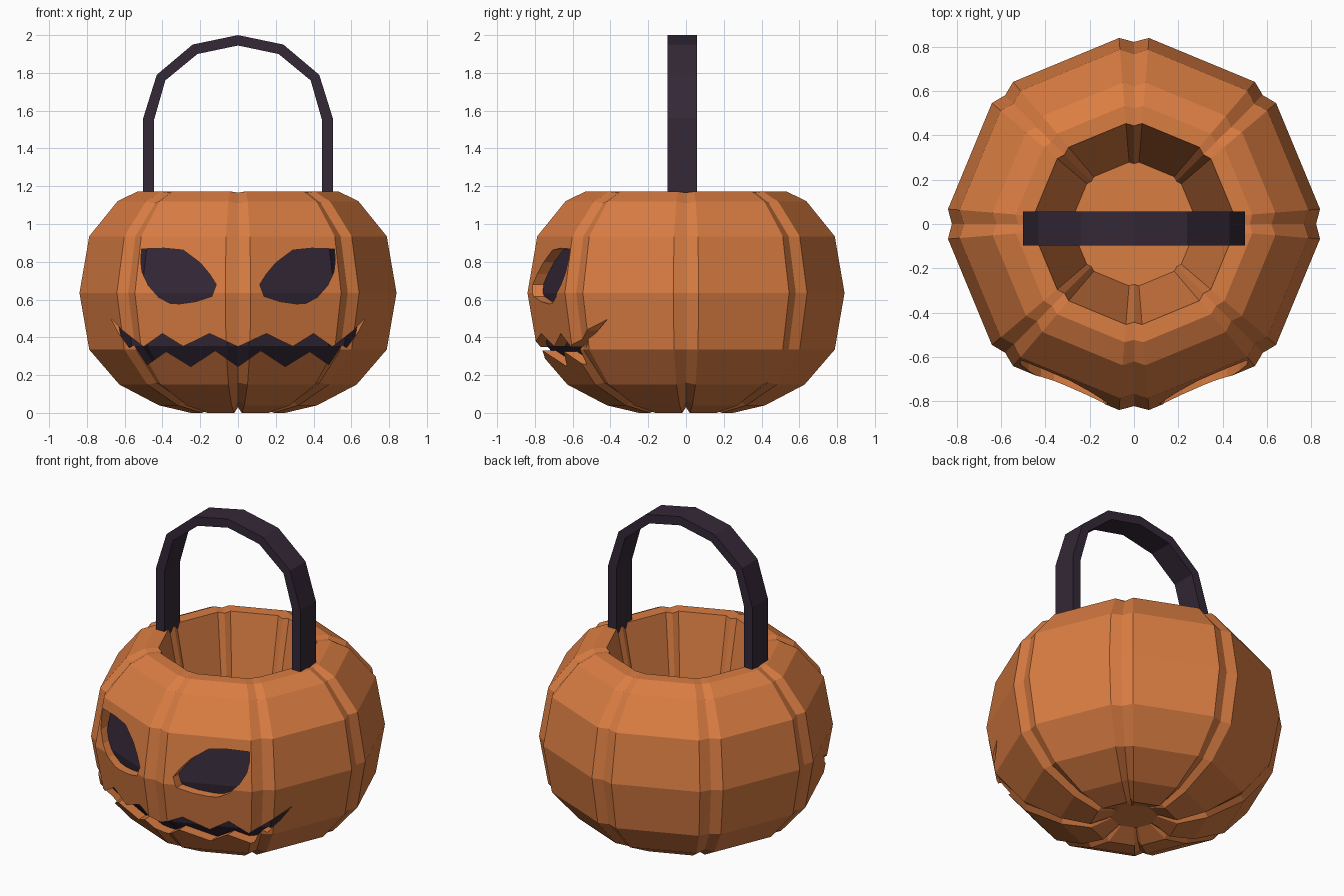
import bpy, bmesh, math

if "Cube" in bpy.data.objects:
    bpy.data.objects.remove(bpy.data.objects["Cube"])

def material(name, rgb):
    m = bpy.data.materials.new(name)
    m.diffuse_color = (*rgb, 1)
    m.use_nodes = True
    m.node_tree.nodes["Principled BSDF"].inputs["Base Color"].default_value = m.diffuse_color
    return m

ORANGE = material("pumpkin orange", (0.70, 0.205, 0.055))
DARK = material("dark plum", (0.034, 0.021, 0.038))

def make_object(name, bm, mat):
    bmesh.ops.recalc_face_normals(bm, faces=bm.faces[:])
    me = bpy.data.meshes.new(name)
    bm.to_mesh(me)
    bm.free()
    me.materials.append(mat)
    ob = bpy.data.objects.new(name, me)
    bpy.context.collection.objects.link(ob)
    return ob

# Lobed shell: eight flat lobes separated by V grooves
# (radius, z, groove depth, groove lift), from the dimple to the inner floor
PROFILE = [(0.13, 0.05, 0.0, 0.0), (0.25, 0.0, 0.01, 0.03), (0.42, 0.04, 0.015, 0.02),
           (0.63, 0.15, 0.02, 0.01), (0.79, 0.335, 0.022, 0), (0.842, 0.635, 0.02, 0),
           (0.79, 0.935, 0.022, 0), (0.64, 1.12, 0.02, -0.01), (0.535, 1.172, 0.012, -0.006),
           (0.455, 1.172, 0.012, -0.006), (0.28, 0.28, 0.008, 0)]

def pumpkin(name, scale=1.0, mat=ORANGE):
    bm = bmesh.new()
    half = math.radians(4.6)
    rings = []
    for r, z, depth, lift in PROFILE:
        ring = []
        for k in range(8):
            for s in (-1, 0, 1):
                a = k * math.pi / 4 + s * half
                rr = r - (depth if s == 0 else 0)
                zz = z + (lift if s == 0 else 0)
                ring.append(bm.verts.new((rr * scale * math.cos(a), rr * scale * math.sin(a),
                                          0.635 + (zz - 0.635) * scale)))
        rings.append(ring)
    for a, b in zip(rings, rings[1:]):
        for i in range(24):
            j = (i + 1) % 24
            bm.faces.new((a[i], a[j], b[j], b[i]))
    bm.faces.new(rings[0])
    bm.faces.new(rings[-1])
    return make_object(name, bm, mat)

# Prism along y from an outline in the xz plane
def prism(name, outline, y0, y1, mat):
    bm = bmesh.new()
    a = [bm.verts.new((x, y0, z)) for x, z in outline]
    b = [bm.verts.new((x, y1, z)) for x, z in outline]
    n = len(outline)
    bm.faces.new(a)
    bm.faces.new(b[::-1])
    for i in range(n):
        j = (i + 1) % n
        bm.faces.new((a[i], b[i], b[j], a[j]))
    return make_object(name, bm, mat)

def boolean(ob, cutter, op):
    mod = ob.modifiers.new("cut", 'BOOLEAN')
    mod.operation = op
    mod.solver = 'EXACT'
    mod.object = cutter
    dg = bpy.context.evaluated_depsgraph_get()
    dg.update()
    me = bpy.data.meshes.new_from_object(ob.evaluated_get(dg))
    ob.modifiers.clear()
    ob.data = me

def mirrored(half):
    return half + [(-x, z) for x, z in reversed(half) if x != 0]

# Face outlines
EYE = [(0.51, 0.868), (0.39, 0.872), (0.29, 0.862), (0.20, 0.795), (0.15, 0.735), (0.115, 0.68),
       (0.138, 0.617), (0.22, 0.59), (0.31, 0.577), (0.36, 0.58), (0.42, 0.612),
       (0.475, 0.675), (0.508, 0.745), (0.515, 0.81)]
upper = [(0, 0.35), (0.15, 0.42), (0.29, 0.352), (0.40, 0.42), (0.50, 0.35), (0.61, 0.435)]
lower = [(0.67, 0.495), (0.63, 0.42), (0.575, 0.345), (0.55, 0.36), (0.48, 0.255),
         (0.38, 0.325), (0.25, 0.245), (0.12, 0.33), (0, 0.245)]
right = upper + lower
MOUTH = right + [(-x, z) for x, z in reversed(right) if x != 0]

body = pumpkin("pumpkin_body")
inner = pumpkin("recess_helper", 0.935, DARK)

# Carve each opening and back it with a recessed dark panel
for name, outline, back in (("right_eye", EYE, -0.5),
                            ("left_eye", [(-x, z) for x, z in EYE], -0.5),
                            ("mouth", MOUTH, -0.36)):
    cutter = prism(name + "_cutter", outline, -1.0, back, ORANGE)
    boolean(body, cutter, 'DIFFERENCE')
    panel = prism(name, outline, -1.0, back, DARK)
    boolean(panel, inner, 'INTERSECT')
    panel.data.materials.clear()
    panel.data.materials.append(DARK)
    panel.data.polygons.foreach_set("material_index", [0] * len(panel.data.polygons))
    bpy.data.objects.remove(cutter)
bpy.data.objects.remove(inner)
body.data.materials.clear()
body.data.materials.append(ORANGE)
body.data.polygons.foreach_set("material_index", [0] * len(body.data.polygons))

# Handle: faceted arch strap
outer = [(0.502, 1.14), (0.502, 1.56), (0.43, 1.79), (0.24, 1.95), (0, 2.0)]
inside = [(0.445, 1.14), (0.445, 1.55), (0.385, 1.76), (0.215, 1.9), (0, 1.945)]
arch = outer + [(-x, z) for x, z in outer[-2::-1]]
arch_in = inside + [(-x, z) for x, z in inside[-2::-1]]
bm = bmesh.new()
sections = [[bm.verts.new((x, y, z)) for (x, z), y in ((o, -0.097), (o, 0.057), (i, 0.057), (i, -0.097))]
            for o, i in zip(arch, arch_in)]
for a, b in zip(sections, sections[1:]):
    for i in range(4):
        j = (i + 1) % 4
        bm.faces.new((a[i], a[j], b[j], b[i]))
bm.faces.new(sections[0])
bm.faces.new(sections[-1])
make_object("handle", bm, DARK)
